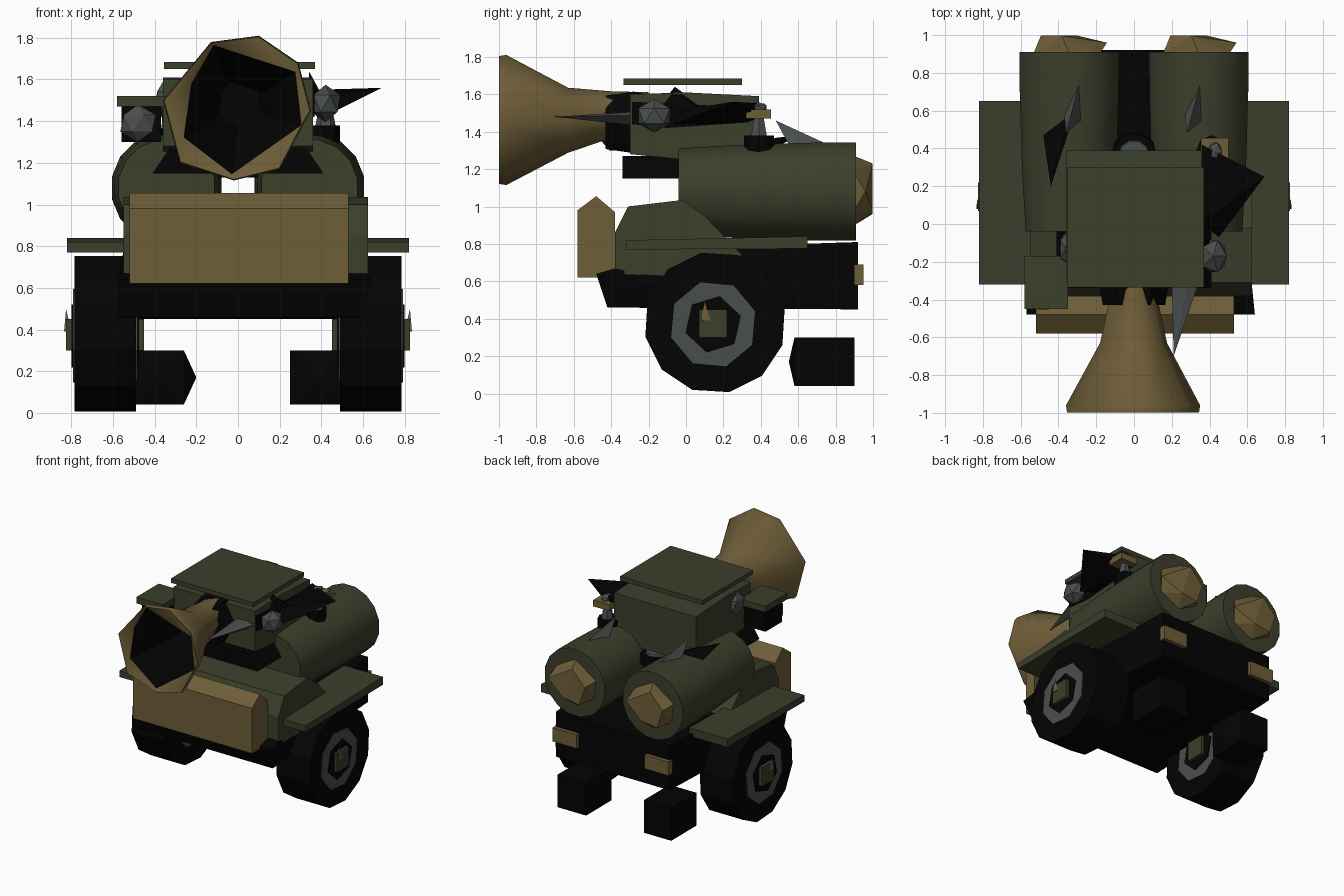
import bpy, bmesh, math
from mathutils import Vector

if "Cube" in bpy.data.objects:
    bpy.data.objects.remove(bpy.data.objects["Cube"])


def material(name, rgb):
    m = bpy.data.materials.new(name)
    m.diffuse_color = (*rgb, 1)
    m.use_nodes = True
    m.node_tree.nodes["Principled BSDF"].inputs["Base Color"].default_value = m.diffuse_color
    return m


GREEN = material("olive green", (0.043, 0.050, 0.024))
TAN = material("dull brass", (0.158, 0.112, 0.040))
BLACK = material("soot black", (0.001, 0.001, 0.001))
GREY = material("steel grey", (0.068, 0.076, 0.074))


def finish(name, bm, mats, smooth=None):
    bmesh.ops.recalc_face_normals(bm, faces=bm.faces[:])
    me = bpy.data.meshes.new(name)
    bm.to_mesh(me)
    bm.free()
    ob = bpy.data.objects.new(name, me)
    bpy.context.collection.objects.link(ob)
    for m in mats:
        me.materials.append(m)
    if smooth:
        bpy.ops.object.select_all(action='DESELECT')
        ob.select_set(True)
        bpy.context.view_layer.objects.active = ob
        bpy.ops.object.shade_smooth_by_angle(angle=math.radians(smooth))
    return ob


def hull(name, pts, mat):
    """Convex block around a few corner points."""
    bm = bmesh.new()
    for p in pts:
        bm.verts.new(p)
    bmesh.ops.convex_hull(bm, input=bm.verts[:])
    loose = [v for v in bm.verts if not v.link_faces]
    bmesh.ops.delete(bm, geom=loose, context='VERTS')
    return finish(name, bm, [mat])


def box(name, x, y, z, mat):
    return hull(name, [(a, b, c) for a in x for b in y for c in z], mat)


def prism(name, profile, x, mat):
    """Side profile (y, z) extruded across x."""
    return hull(name, [(a, y, z) for a in x for y, z in profile], mat)


def loft(name, axis, centre, stations, n, mat, phase=0.0, smooth=None):
    """Capped rings (position, radius) along an axis."""
    bm = bmesh.new()
    rings = []
    for t, r in stations:
        ring = []
        for i in range(n):
            a = 2 * math.pi * i / n + phase
            u, v = r * math.cos(a), r * math.sin(a)
            p = {'X': (t, u, v), 'Y': (u, t, v), 'Z': (u, v, t)}[axis]
            ring.append(bm.verts.new(Vector(p) + Vector(centre)))
        rings.append(ring)
    for r0, r1 in zip(rings, rings[1:]):
        for i in range(n):
            j = (i + 1) % n
            bm.faces.new((r0[i], r0[j], r1[j], r1[i]))
    bm.faces.new(rings[0])
    bm.faces.new(rings[-1])
    return finish(name, bm, [mat], smooth)


def nut(name, centre, size, mat):
    bm = bmesh.new()
    bmesh.ops.create_icosphere(bm, subdivisions=1, radius=1)
    for v in bm.verts:
        v.co = Vector(a * b for a, b in zip(v.co, size)) + Vector(centre)
    return finish(name, bm, [mat])


# Chassis tapering to the rear, hood and front chest
hull("chassis", [(x, -0.42, 0.46) for x in (-0.57, 0.60)] + [(x, -0.48, 0.64) for x in (-0.57, 0.64)]
     + [(x, 0.0, 0.78) for x in (-0.55, 0.57)]
     + [(x, 0.92, z) for x in (-0.50, 0.50) for z in (0.45, 0.81)], BLACK)
prism("hood", [(-0.38, 0.64), (-0.38, 0.86), (-0.31, 1.0), (-0.02, 1.035), (0.1, 0.95),
               (0.30, 0.74), (0.1, 0.62)], (-0.55, 0.625), GREEN)
prism("front_chest", [(-0.58, 0.62), (-0.38, 0.62), (-0.38, 0.97), (-0.48, 1.055), (-0.58, 0.98)],
      (-0.52, 0.53), TAN)

for s, side in ((-1, "left"), (1, "right")):
    # Wheels with rim, hub and spike on both faces
    loft(side + "_tyre", 'X', (0, 0.155, 0.38), [(s * 0.49, 0.38), (s * 0.785, 0.38)], 12, BLACK, 0.2)
    for face, a, d in (("outer", 0.785, 1), ("inner", 0.49, -1)):
        at = lambda k: s * (a + d * k)
        for part, r, n, k0, k1, m in (("rim", 0.235, 8, -0.01, 0.008, GREY),
                                      ("rim_recess", 0.155, 6, 0.0, 0.014, BLACK)):
            loft(f"{side}_{face}_{part}", 'X', (0, 0.145, 0.37),
                 [(at(k0), r), (at(k1), r)], n, m, 0.3)
        box(f"{side}_{face}_hub", (at(0), at(0.04)), (0.07, 0.22), (0.30, 0.45), GREEN)
    hull(side + "_hub_spike", [(s * 0.80, 0.08, 0.39), (s * 0.83, 0.13, 0.39),
                               (s * 0.835, 0.08, 0.39), (s * 0.825, 0.10, 0.50)], TAN)

    # Fender slab
    prism(side + "_fender", [(-0.32, 0.77), (0.65, 0.775), (0.65, 0.84), (-0.32, 0.82)],
          (s * 0.48, s * 0.82), GREEN)

    # Fuel tank with slanted brass end cap and fin
    cx = s * 0.343
    loft(side + "_tank", 'Y', (cx, 0, 1.08),
         [(-0.04, 0.235), (0.3, 0.255), (0.70, 0.267), (0.91, 0.268)],
         16, GREEN, math.pi / 16, 40)
    hull(side + "_tank_cap", [(cx + x, y, 1.08 + z) for x, y, z in (
        (-0.19, 0.90, 0.06), (-0.17, 0.90, -0.09), (0.0, 0.90, 0.19), (0.0, 0.90, -0.18),
        (0.16, 0.90, 0.10), (0.16, 0.90, -0.10), (0.20, 0.96, 0.0), (-0.15, 0.998, 0.03),
        (-0.10, 0.998, -0.12), (-0.04, 0.998, 0.15), (0.04, 0.998, -0.10))], TAN)
    fx = s * 0.32
    hull(side + "_tank_fin", [(fx - 0.04, 0.48, 1.46), (fx + 0.03, 0.74, 1.34),
                              (fx - 0.05, 0.58, 1.33), (fx + 0.04, 0.55, 1.33)], GREY)

    # Tail lamp
    box(side + "_tail_lamp", (s * 0.30, s * 0.51), (0.90, 0.95), (0.58, 0.69), TAN)

# Rear mud blocks
hull("left_mud_block", [(x, y, z) for x in (-0.50, -0.26) for y in (0.58, 0.90)
                        for z in (0.04, 0.30)] + [(-0.20, 0.64, 0.17), (-0.4, 0.55, 0.17)], BLACK)
hull("right_mud_block", [(x, y, z) for x in (0.25, 0.50) for y in (0.58, 0.90)
                         for z in (0.04, 0.30)] + [(0.4, 0.55, 0.17)], BLACK)

# Cab, floating roof and dark side window
prism("cab", [(-0.30, 1.28), (-0.05, 1.27), (0.39, 1.21), (0.39, 1.59), (0.0, 1.61), (-0.30, 1.60)],
      (-0.36, 0.36), GREEN)
box("roof", (-0.355, 0.37), (-0.335, 0.30), (1.65, 1.685), GREEN)
prism("side_window", [(-0.29, 1.44), (-0.10, 1.42), (0.34, 1.45), (0.34, 1.53), (-0.29, 1.56)],
      (0.355, 0.367), BLACK)
loft("rear_drum", 'Z', (0, 0.36, 0), [(1.13, 0.13), (1.20, 0.12)], 10, BLACK)
loft("rear_drum_lid", 'Z', (0, 0.36, 0), [(1.19, 0.09), (1.215, 0.08)], 10, GREY)
hull("horn_cradle", [(x * k, y, z) for x in (-0.41, 0.41) for y in (-0.34, -0.04)
                     for k, z in ((1.0, 1.15), (0.8, 1.27))], BLACK)

# Horn: eight-sided bell with a six-sided dark throat
BELL = [(0.10, 0.35), (-0.13, 0.32), (-0.36, 0.04), (-0.28, -0.26),
        (-0.02, -0.345), (0.20, -0.29), (0.35, -0.01), (0.29, 0.22)]
MOUTH = [(-0.12, 0.31), (-0.23, 0.12), (-0.265, -0.14), (-0.03, -0.32), (0.31, -0.08), (0.28, 0.18)]
bm = bmesh.new()
rings = []
for outline, y, k, lift in ((BELL, -0.20, 0.26, 0.06), (BELL, -0.40, 0.36, 0.03), (BELL, -0.63, 0.50, 0),
                            (BELL, -0.96, 1.0, 0), (BELL, -0.999, 0.985, 0), (MOUTH, -0.985, 0.98, 0),
                            (MOUTH, -0.62, 0.48, 0), (MOUTH, -0.45, 0.36, 0.02)):
    ring = [bm.verts.new((u * k, y, 1.46 + lift + v * k)) for u, v in outline]
    edges = [bm.edges.new((ring[i - 1], ring[i])) for i in range(len(ring))]
    rings.append((ring, edges))
for i in range(len(rings) - 1):
    (r0, e0), (r1, e1) = rings[i], rings[i + 1]
    if len(r0) != len(r1):
        bmesh.ops.bridge_loops(bm, edges=e0 + e1)
        continue
    for j in range(len(r0)):
        f = bm.faces.new((r0[j - 1], r0[j], r1[j], r1[j - 1]))
        f.material_index = int(i > 4)
bm.faces.new(rings[0][0])
bm.faces.new(rings[-1][0]).material_index = 1
finish("horn", bm, [TAN, BLACK], 50)
loft("horn_collar", 'Y', (0, 0, 1.45), [(-0.43, 0.165), (-0.28, 0.19), (-0.20, 0.17)], 6, BLACK)
hull("horn_blade", [(0.21, -0.70, 1.48), (0.20, -0.30, 1.50), (0.29, -0.25, 1.43),
                    (0.38, -0.20, 1.49), (0.30, -0.22, 1.51)], GREY)

# Left lamp under its green shade, and cab bolts
box("lamp_shade", (-0.58, -0.35), (-0.45, -0.17), (1.47, 1.52), GREEN)
box("lamp_body", (-0.56, -0.37), (-0.41, -0.20), (1.30, 1.47), BLACK)
nut("lamp_lens", (-0.48, -0.41, 1.39), (0.095, 0.05, 0.09), GREY)
nut("left_cab_bolt", (-0.36, -0.13, 1.50), (0.04, 0.09, 0.09), GREY)
nut("right_cab_bolt", (0.42, -0.17, 1.485), (0.08, 0.10, 0.09), GREY)

# Raised wing plate and dark bump on the right
hull("wing_plate", [(0.36, 0.42, 1.47), (0.36, 0.42, 1.55), (0.69, 0.25, 1.56),
                    (0.45, -0.07, 1.44), (0.36, 0.0, 1.44), (0.36, 0.0, 1.52),
                    (0.42, 0.20, 1.44)], BLACK)
hull("cab_bump", [(0.34, -0.14, 1.54), (0.34, -0.06, 1.64), (0.34, 0.08, 1.54),
                  (0.40, -0.10, 1.53), (0.40, 0.06, 1.52)], BLACK)

# Filler neck on the right tank
loft("filler_base", 'Z', (0.41, 0.39, 0), [(1.28, 0.08), (1.38, 0.08)], 8, BLACK)
loft("filler_stem", 'Z', (0.42, 0.39, 0), [(1.37, 0.05), (1.47, 0.03)], 6, GREY)
box("filler_plate", (0.355, 0.50), (0.32, 0.455), (1.47, 1.52), TAN)
nut("filler_knob", (0.43, 0.38, 1.53), (0.04, 0.06, 0.03), GREY)

# Dark shard on the left tank
hull("tank_shard", [(-0.48, 0.47, 1.31), (-0.39, 0.41, 1.36), (-0.44, 0.20, 1.33),
                    (-0.31, 0.60, 1.38), (-0.40, 0.40, 1.29)], BLACK)
